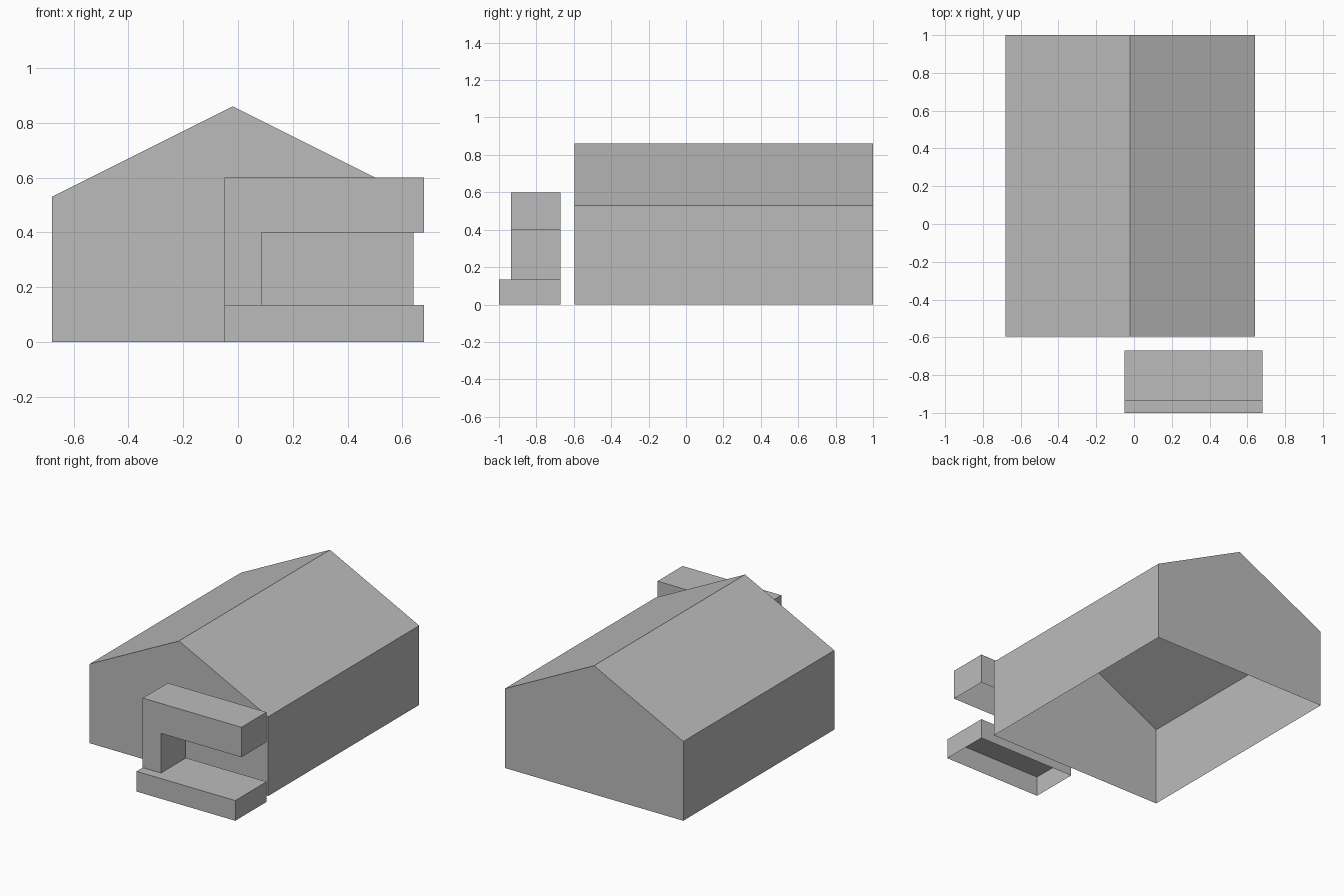
import bpy
import bmesh

if "Cube" in bpy.data.objects:
    bpy.data.objects.remove(bpy.data.objects["Cube"], do_unlink=True)

# One plain grey for everything
grey = bpy.data.materials.new("plain grey")
grey.use_nodes = True
colour = (0.5, 0.5, 0.5, 1)
grey.diffuse_color = colour
grey.node_tree.nodes["Principled BSDF"].inputs["Base Color"].default_value = colour


def shell(name, profile, y_front, y_back, open_sides):
    """Extrude a counter-clockwise x-z profile along y, leaving some sides open."""
    bm = bmesh.new()
    front = [bm.verts.new((x, y_front, z)) for x, z in profile]
    back = [bm.verts.new((x, y_back, z)) for x, z in profile]
    bm.faces.new(front)
    bm.faces.new(back[::-1])
    for i in range(len(profile)):
        j = (i + 1) % len(profile)
        if i not in open_sides:
            bm.faces.new((front[j], front[i], back[i], back[j]))
    mesh = bpy.data.meshes.new(name)
    bm.to_mesh(mesh)
    bm.free()
    mesh.materials.append(grey)
    obj = bpy.data.objects.new(name, mesh)
    bpy.context.collection.objects.link(obj)
    return obj


# Gabled hall, open underneath
left, right, eaves, ridge = 0.64, -0.68, 0.53, 0.86
middle = (left + right) / 2
shell("gabled_hall",
      [(right, 0), (left, 0), (left, eaves), (middle, ridge), (right, eaves)],
      -0.595, 1.0, {0})

# Sign plinth, open underneath
inner, outer, post = -0.05, 0.68, 0.085
base, arm, top = 0.135, 0.4, 0.6
shell("sign_plinth",
      [(inner, 0), (outer, 0), (outer, base), (inner, base)],
      -1.0, -0.67, {0})

# Post with overhanging arm, open on its undersides
shell("sign_post_and_arm",
      [(inner, base), (post, base), (post, arm), (outer, arm), (outer, top), (inner, top)],
      -0.935, -0.67, {0, 2})
